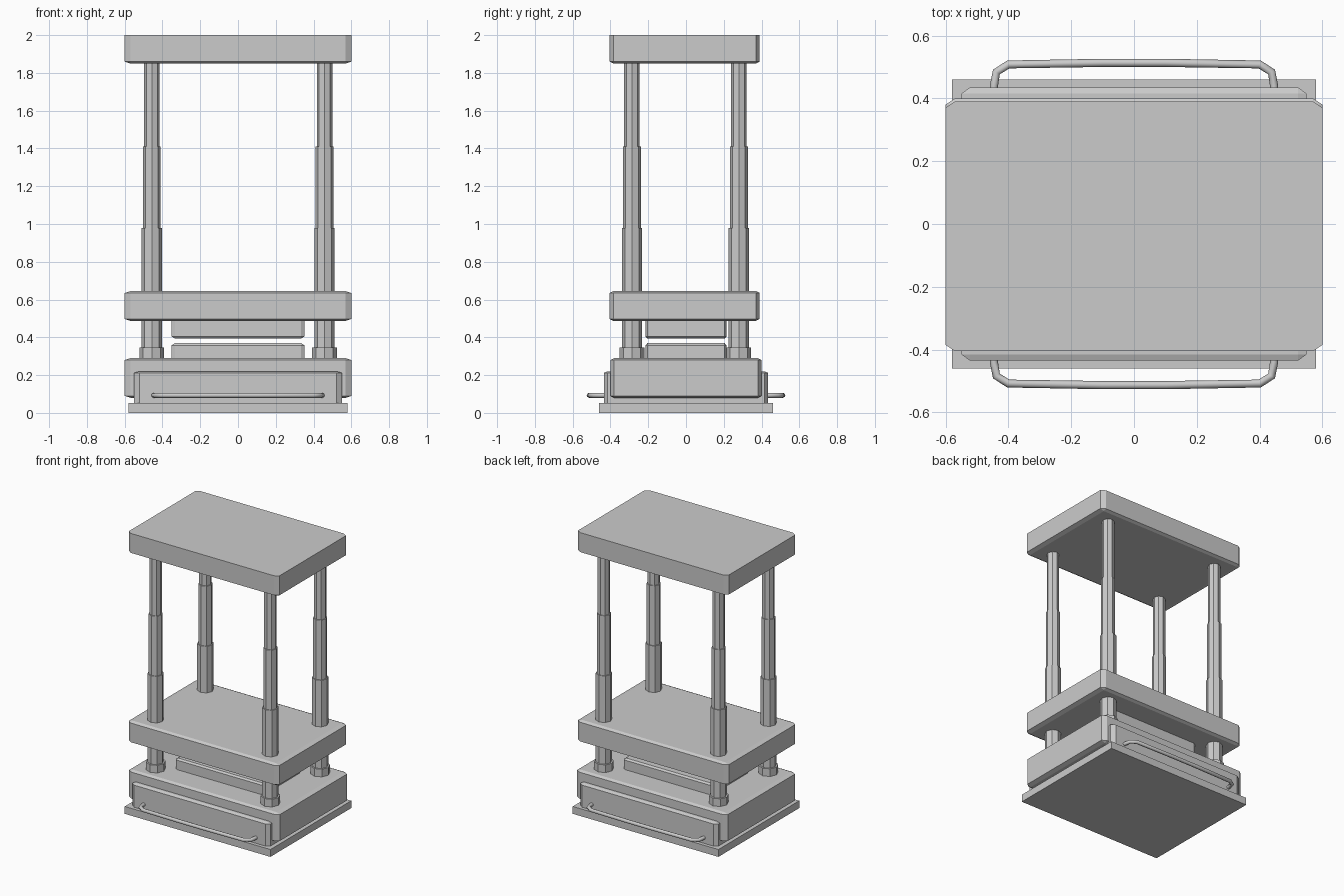
import bpy, bmesh
from mathutils import Vector

if "Cube" in bpy.data.objects:
    bpy.data.objects.remove(bpy.data.objects["Cube"])


def box(name, lo, hi, chamfer=None, bevel_top=True):
    """Box between two corners; chamfer gives the cut size along x, y, z."""
    lo, hi = Vector(lo), Vector(hi)
    c = Vector(chamfer or (1, 1, 1))
    bm = bmesh.new()
    bmesh.ops.create_cube(bm, size=1)
    size = hi - lo
    bmesh.ops.scale(bm, vec=[size[i] / c[i] for i in range(3)], verts=bm.verts)
    if chamfer:
        edges = [e for e in bm.edges
                 if bevel_top or not all(v.co.z > 0 for v in e.verts)]
        bmesh.ops.bevel(bm, geom=edges, offset=1, offset_type='OFFSET',
                        segments=1, profile=0.5, affect='EDGES')
    bmesh.ops.scale(bm, vec=c, verts=bm.verts)
    bmesh.ops.translate(bm, vec=(lo + hi) / 2, verts=bm.verts)
    me = bpy.data.meshes.new(name)
    bm.to_mesh(me)
    bm.free()
    ob = bpy.data.objects.new(name, me)
    bpy.context.collection.objects.link(ob)
    return ob


def column_part(name, x, y, z0, z1, radius):
    bpy.ops.mesh.primitive_cylinder_add(vertices=8, radius=radius, depth=z1 - z0,
                                        location=(x, y, (z0 + z1) / 2))
    bpy.context.object.name = name


def handle(name, side):
    half = [(0.446, 0.42), (0.446, 0.44), (0.438, 0.484), (0.40, 0.508), (0.10, 0.513)]
    pts = [(-x, y) for x, y in half] + half[::-1]
    cu = bpy.data.curves.new(name, 'CURVE')
    cu.dimensions = '3D'
    cu.bevel_depth = 0.013
    cu.bevel_resolution = 2
    cu.use_fill_caps = True
    sp = cu.splines.new('POLY')
    sp.points.add(len(pts) - 1)
    for p, (x, y) in zip(sp.points, pts):
        p.co = (x, side * y, 0.093, 1)
    bpy.context.collection.objects.link(bpy.data.objects.new(name, cu))


# Base: floor plate, main block and the panel body showing front and back
box("floor_plate", (-0.58, -0.46, 0), (0.58, 0.46, 0.053))
box("base_block", (-0.6, -0.4, 0.08), (0.6, 0.4, 0.29), (0.03, 0.02, 0.01))
box("panel_body", (-0.55, -0.435, 0.04), (0.55, 0.435, 0.22), (0.028, 0.02, 0.008))

# Pressing dies
box("lower_die", (-0.352, -0.215, 0.25), (0.352, 0.215, 0.37), (0.018, 0.011, 0.012))
box("upper_die", (-0.352, -0.215, 0.393), (0.352, 0.215, 0.52), (0.018, 0.011, 0.012))

# Moving plate and top plate
box("moving_plate", (-0.6, -0.405, 0.487), (0.6, 0.39, 0.645), (0.03, 0.02, 0.01))
box("top_plate", (-0.6, -0.405, 1.85), (0.6, 0.39, 2.0), (0.03, 0.02, 0.01), False)

# Four stepped columns with collars
steps = [("collar", 0.28, 0.345, 0.065), ("lower_column", 0.28, 0.98, 0.054),
         ("middle_column", 0.97, 1.41, 0.047), ("upper_column", 1.40, 1.87, 0.041)]
for x in (-0.456, 0.458):
    for y in (-0.286, 0.28):
        for part, z0, z1, r in steps:
            column_part(part, x, y, z0, z1, r)

# Carrying handles
handle("front_handle", -1)
handle("back_handle", 1)
